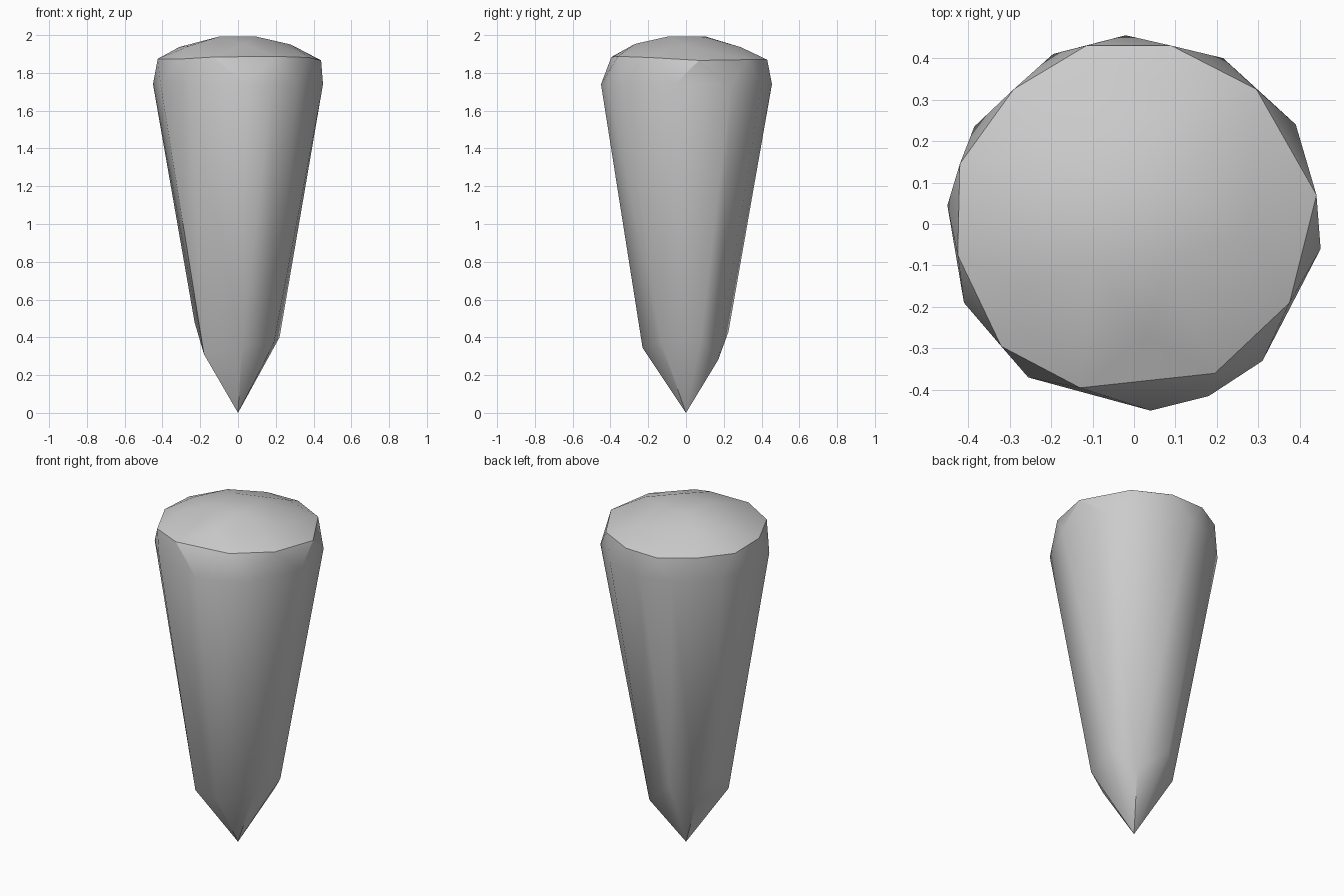
import bpy, bmesh, math

if "Cube" in bpy.data.objects:
    bpy.data.objects.remove(bpy.data.objects["Cube"], do_unlink=True)


def make_material(name, color):
    mat = bpy.data.materials.new(name)
    mat.use_nodes = True
    mat.diffuse_color = color
    mat.node_tree.nodes["Principled BSDF"].inputs["Base Color"].default_value = color
    return mat


def dome_height(x, y):
    """Gentle rounded crown."""
    return 2.005 - 0.7 * (x * x + y * y)


def at_height(outline, z):
    return [(x, y, z) for x, y in outline]


def hull_object(name, points, material):
    """Faceted solid wrapped around a few rough rings of points."""
    bm = bmesh.new()
    for point in points:
        bm.verts.new(point)
    result = bmesh.ops.convex_hull(bm, input=bm.verts[:], use_existing_faces=False)
    loose = [v for v in bm.verts if not v.link_faces]
    bmesh.ops.delete(bm, geom=loose, context="VERTS")
    bmesh.ops.recalc_face_normals(bm, faces=bm.faces[:])
    mesh = bpy.data.meshes.new(name)
    bm.to_mesh(mesh)
    bm.free()
    mesh.materials.append(material)
    obj = bpy.data.objects.new(name, mesh)
    bpy.context.collection.objects.link(obj)
    return obj


# Widest ring, at the top of the tapered shaft
shoulder = [(-.02, .455), (.215, .4), (.39, .24), (.45, -.06), (.31, -.33),
            (.18, -.415), (.04, -.45), (-.255, -.37), (-.41, -.19),
            (-.45, .045), (-.385, .235), (-.195, .41)]

# Rim where the bevel facets meet the crown
rim = [(-.115, .43), (.09, .43), (.295, .325), (.44, .07), (.375, -.19),
       (.195, -.36), (-.13, -.395), (-.32, -.295), (-.425, -.075),
       (-.42, .145), (-.29, .325)]

# Irregular crown facets
crown = [(-.2, .19), (-.1, -.09), (.09, -.09), (.28, -.02), (-.26, -.15),
         (.03, -.27), (.1, .1), (-.08, .1), (.12, .29), (-.31, .03)]

# Uneven ring where the shaft turns into the point
lower = [(-.18, -.14, .31), (.02, -.23, .345), (.19, -.13, .37),
         (.22, .08, .4), (-.05, .225, .43), (-.23, .06, .48),
         (-.16, .13, .33), (.12, .17, .28)]

tip = [(0, 0, 0)]

stone = make_material("stone grey", (0.6, 0.6, 0.6, 1))
points = at_height(shoulder, 1.74) + lower + tip
points += [(x, y, dome_height(x, y)) for x, y in rim + crown]
spike = hull_object("stone_spike", points, stone)

# Soft facets, with the strong edges kept sharp
bpy.ops.object.select_all(action="DESELECT")
spike.select_set(True)
bpy.context.view_layer.objects.active = spike
bpy.ops.object.shade_smooth_by_angle(angle=math.radians(30))
